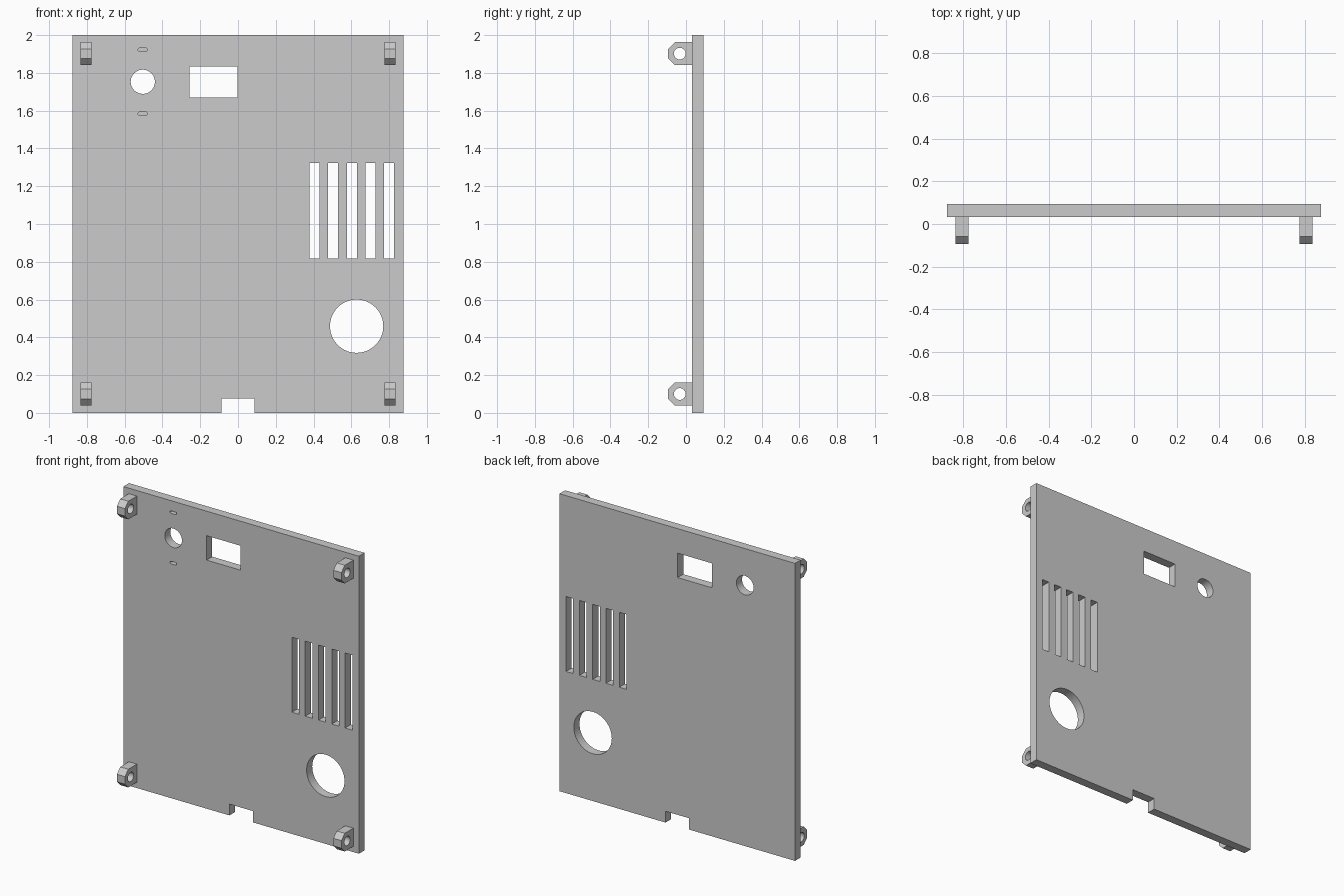
import bpy
import bmesh
from math import cos, sin, pi, radians

if "Cube" in bpy.data.objects:
    bpy.data.objects.remove(bpy.data.objects["Cube"], do_unlink=True)

grey = bpy.data.materials.new("light grey plastic")
grey.use_nodes = True
colour = (0.6, 0.6, 0.6, 1)
grey.diffuse_color = colour
grey.node_tree.nodes["Principled BSDF"].inputs["Base Color"].default_value = colour

FRONT, BACK = 0.033, 0.093


def rect(x0, x1, z0, z1):
    return [(x0, z0), (x1, z0), (x1, z1), (x0, z1)]


def circle(cx, cz, r, n=64):
    return [(cx + r * cos(2 * pi * i / n), cz + r * sin(2 * pi * i / n)) for i in range(n)]


def pill(cx, cz, width, height, n=8):
    # slot with round ends
    r = height / 2
    d = width / 2 - r
    right = [(d + r * cos(a), r * sin(a)) for a in (pi * i / n - pi / 2 for i in range(n + 1))]
    return [(cx + x, cz + z) for x, z in right] + [(cx - x, cz - z) for x, z in right]


def prisms(name, outlines, place):
    # outlines: (points, start, end); place maps (u, v, depth) to x, y, z
    bm = bmesh.new()
    for points, start, end in outlines:
        a = [bm.verts.new(place(u, v, start)) for u, v in points]
        b = [bm.verts.new(place(u, v, end)) for u, v in points]
        bm.faces.new(a)
        bm.faces.new(b[::-1])
        for i in range(len(a)):
            j = (i + 1) % len(a)
            bm.faces.new((a[j], a[i], b[i], b[j]))
    bmesh.ops.recalc_face_normals(bm, faces=bm.faces)
    mesh = bpy.data.meshes.new(name)
    bm.to_mesh(mesh)
    bm.free()
    mesh.materials.append(grey)
    obj = bpy.data.objects.new(name, mesh)
    bpy.context.collection.objects.link(obj)
    return obj


def cut(obj, cutter):
    # apply the cut, then drop the helper
    cutter.hide_render = True
    mod = obj.modifiers.new("holes", 'BOOLEAN')
    mod.operation = 'DIFFERENCE'
    mod.solver = 'EXACT'
    mod.object = cutter
    bpy.ops.object.select_all(action='DESELECT')
    bpy.context.view_layer.objects.active = obj
    obj.select_set(True)
    bpy.ops.object.modifier_apply(modifier=mod.name)
    bpy.data.objects.remove(cutter, do_unlink=True)
    bpy.ops.object.shade_smooth_by_angle(angle=radians(30))


def upright(u, v, depth):
    return (u, depth, v)


def sideways(u, v, depth):
    return (depth, u, v)


# Panel with its openings
panel = prisms("panel", [(rect(-0.876, 0.876, 0, 2), FRONT, BACK)], upright)
through = [
    rect(-0.257, -0.003, 1.671, 1.835),   # socket window
    circle(-0.504, 1.753, 0.064),         # small round hole
    circle(0.628, 0.459, 0.141),          # large round hole
    rect(-0.087, 0.087, -0.1, 0.076),     # bottom notch
]
for i in range(5):                        # vent slots
    x = 0.378 + 0.099 * i
    through.append(rect(x, x + 0.053, 0.818, 1.322))
holes = [(p, FRONT - 0.05, BACK + 0.05) for p in through]
for z in (1.923, 1.584):                  # shallow slots by the small hole
    holes.append((pill(-0.504, z, 0.05, 0.017), FRONT - 0.05, FRONT + 0.03))
cut(panel, prisms("panel_cutter", holes, upright))

# Mounting lugs at the corners, half octagon with a cross hole
R, AXIS, WIDTH = 0.061, -0.033, 0.03
F = R * (2 ** 0.5 - 1)
for side, x in (("right", -0.805), ("left", 0.805)):
    for level, z in (("lower", 0.1), ("upper", 1.902)):
        profile = [(FRONT, z - R), (FRONT, z + R), (AXIS - F, z + R),
                   (AXIS - R, z + F), (AXIS - R, z - F), (AXIS - F, z - R)]
        lug = prisms(f"{level}_{side}_lug", [(profile, x - WIDTH, x + WIDTH)], sideways)
        bore = [(circle(AXIS, z, 0.031, 32), x - 0.1, x + 0.1)]
        cut(lug, prisms("bore_cutter", bore, sideways))
